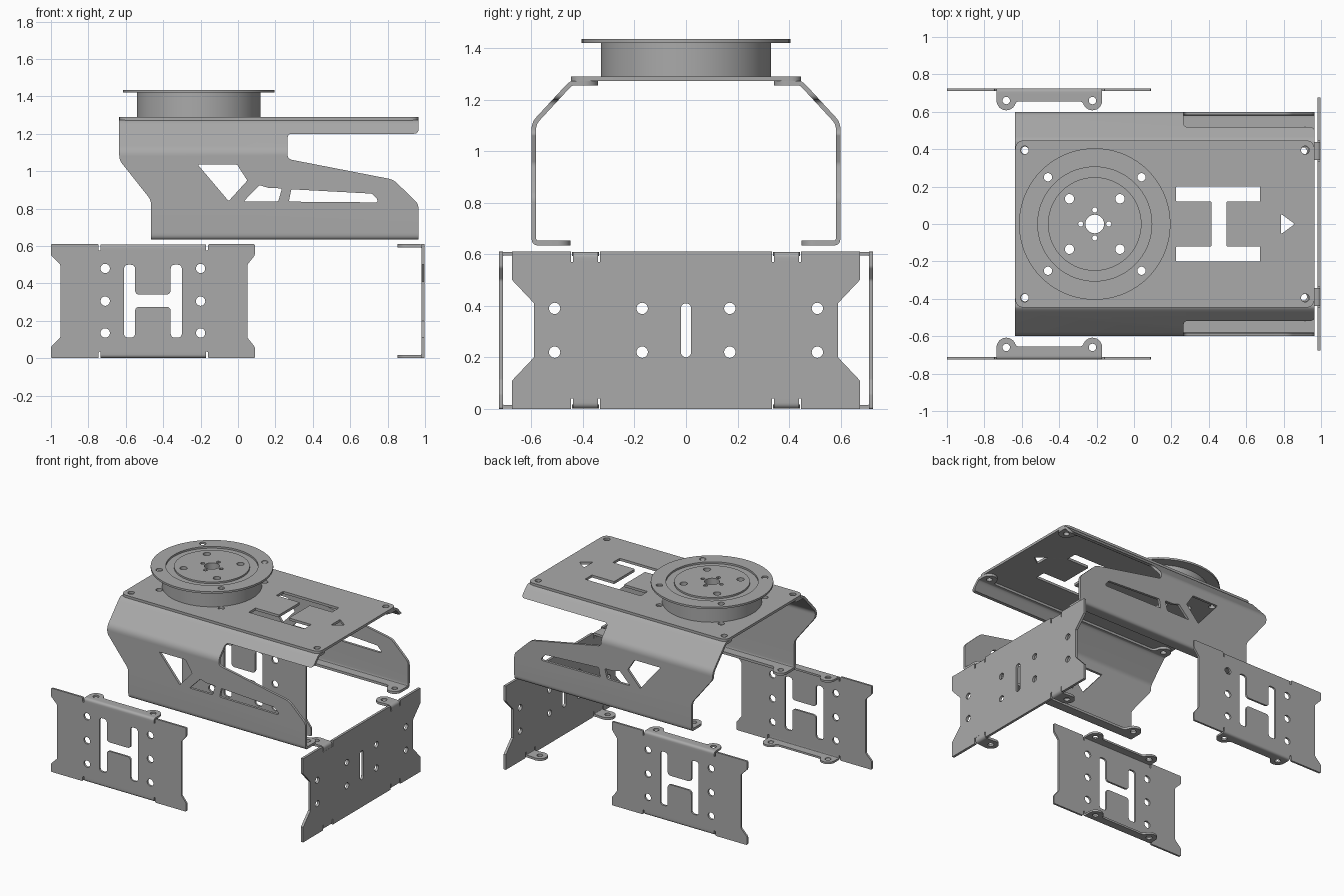
import bpy, bmesh
from math import cos, sin, pi
from mathutils import Vector

cube = bpy.data.objects.get("Cube")
if cube:
    bpy.data.objects.remove(cube)

metal = bpy.data.materials.new("grey metal")
metal.use_nodes = True
GREY = (0.4, 0.4, 0.4, 1)
metal.diffuse_color = GREY
metal.node_tree.nodes["Principled BSDF"].inputs["Base Color"].default_value = GREY


# ---- 2D helpers ----
def arc(cx, cy, r, a0=0, a1=2 * pi, n=24):
    return [(cx + r * cos(a0 + (a1 - a0) * i / n), cy + r * sin(a0 + (a1 - a0) * i / n)) for i in range(n + 1)]


def circle(cx, cy, r, n=24):
    return arc(cx, cy, r, n=n)[:-1]


def rounded(points, r, closed=True):
    pts, out = [Vector(p) for p in points], []
    for i, p in enumerate(pts):
        if not closed and i in (0, len(pts) - 1):
            out.append(tuple(p))
            continue
        a, b = pts[i - 1] - p, pts[(i + 1) % len(pts)] - p
        a = p + a.normalized() * min(r, a.length * 0.48)
        b = p + b.normalized() * min(r, b.length * 0.48)
        for k in range(7):
            t = k / 6
            out.append(tuple(a * (1 - t) ** 2 + p * 2 * t * (1 - t) + b * t * t))
    return out


def h_shape(x, y, r):
    (a, b, c, d), (e, f, g, h) = x, y
    return rounded([(a, e), (b, e), (b, f), (c, f), (c, e), (d, e), (d, h), (c, h),
                    (c, g), (b, g), (b, h), (a, h)], r)


def eared_strip(x0, x1, centre, depth, r=0.052):
    """Strip with a rounded, drilled ear at both ends."""
    left = [(x0, 0)] + arc(x0 + r, centre, r, pi, pi * 0.1) + rounded(
        [(x0 + 2 * r, centre + 0.01), (x0 + 2 * r + 0.01, depth), (x0 + 2 * r + 0.06, depth)], 0.02, False)[1:]
    right = [(x0 + x1 - x, y) for x, y in reversed(left)]
    return [left + right, circle(x0 + r, centre, 0.02), circle(x1 - r, centre, 0.02)]


# ---- 3D helpers ----
def finish(name, bm, place):
    for v in bm.verts:
        v.co = place(*v.co)
    bmesh.ops.remove_doubles(bm, verts=bm.verts, dist=1e-5)
    bmesh.ops.recalc_face_normals(bm, faces=bm.faces)
    mesh = bpy.data.meshes.new(name)
    bm.to_mesh(mesh)
    bm.free()
    mesh.materials.append(metal)
    ob = bpy.data.objects.new(name, mesh)
    bpy.context.collection.objects.link(ob)
    return ob


def plate(name, loops, thick, place):
    """Flat plate: first loop is the outline, the others are holes."""
    cu = bpy.data.curves.new(name, 'CURVE')
    cu.dimensions, cu.fill_mode, cu.extrude = '2D', 'BOTH', thick / 2
    for loop in loops:
        sp = cu.splines.new('POLY')
        sp.points.add(len(loop) - 1)
        for p, (u, v) in zip(sp.points, loop):
            p.co = (u, v, 0, 1)
        sp.use_cyclic_u = True
    tmp = bpy.data.objects.new(name, cu)
    bm = bmesh.new()
    bm.from_mesh(tmp.to_mesh())
    tmp.to_mesh_clear()
    bpy.data.objects.remove(tmp)
    bpy.data.curves.remove(cu)
    return finish(name, bm, place)


def bake(ob):
    dg = bpy.context.evaluated_depsgraph_get()
    mesh = bpy.data.meshes.new_from_object(ob.evaluated_get(dg))
    ob.modifiers.clear()
    ob.data = mesh


def bent_sheet(name, path, w0, w1, thick, place, cutter=None):
    """Bent profile swept straight, thickened, optionally trimmed by an outline."""
    bm = bmesh.new()
    rows = [[bm.verts.new((u, v, w)) for u, v in path] for w in (w0, w1)]
    for i in range(len(path) - 1):
        bm.faces.new((rows[0][i], rows[0][i + 1], rows[1][i + 1], rows[1][i]))
    ob = finish(name, bm, place)
    sol = ob.modifiers.new("thickness", 'SOLIDIFY')
    sol.thickness, sol.offset, sol.use_even_offset = thick, 0, True
    if cutter:
        trim = ob.modifiers.new("trim", 'BOOLEAN')
        trim.operation, trim.object, trim.solver = 'INTERSECT', cutter, 'EXACT'
    bake(ob)
    if cutter:
        bpy.data.objects.remove(cutter)
    return ob


# ---- Base side plates with drilled lips ----
H = 0.61
upper = [(.05, .5), (.09, .55), (.09, H), (-.16, H), (-.16, .575), (-.745, .575), (-.745, H),
         (-1, H), (-1, .55), (-.95, .5)]
side_outline = rounded(upper + [(x, H - z) for x, z in reversed(upper)], 0.008)
side_holes = [circle(x, z, .025) for x in (-.71, -.2) for z in (.135, .305, .48)]
side_h = h_shape((-.61, -.55, -.36, -.30), (.11, .275, .34, .5), 0.025)
for s, side in ((-1, "front"), (1, "back")):
    plate(side + "_base_plate", [side_outline, side_h] + side_holes, .014,
          lambda u, v, w: (u, s * (.718 + w), v))
    for top, level in ((True, "upper"), (False, "lower")):
        z_at = lambda z: z if top else H - z
        bent_sheet(f"{side}_{level}_bend", rounded([(.718, .575), (.718, .602), (.69, .602)], .025, False),
                   -.735, -.17, .014, lambda u, v, w: (w, s * u, z_at(v)))
        plate(f"{side}_{level}_lip", eared_strip(-.735, -.17, .03, .035), .014,
              lambda u, v, w: (u, s * (.69 - v), z_at(.602 + w)))

# ---- Base end plate with four tabs ----
quarter = [(.59, .41), (.675, .5), (.675, H), (.447, H), (.447, .57), (.333, .57), (.333, H)]
half = quarter + [(-y, z) for y, z in reversed(quarter)]
end_outline = half + [(y, H - z) for y, z in reversed(half)]
end_holes = [circle(y, z, .022) for y in (-.51, -.17, .17, .51) for z in (.22, .39)]
slot = arc(0, .39, .02, 0, pi, 10) + arc(0, .22, .02, pi, 2 * pi, 10)
plate("end_base_plate", [end_outline, slot] + end_holes, .018, lambda u, v, w: (.989 + w, u, v))
for s, side in ((-1, "front"), (1, "back")):
    for top, level in ((True, "upper"), (False, "lower")):
        z_at = lambda z: z if top else H - z
        bent_sheet(f"end_{side}_{level}_bend", rounded([(.989, .57), (.989, .601), (.955, .601)], .028, False),
                   .342, .438, .017, lambda u, v, w: (u, s * w, z_at(v)))
        tab = [(.955, .342)] + arc(.905, .39, .052, -pi / 2, -3 * pi / 2) + [(.955, .438)]
        plate(f"end_{side}_{level}_tab", [tab, circle(.905, .39, .02)], .017,
              lambda u, v, w: (u, s * v, z_at(.601 + w)))

# ---- Bent side panels of the upper frame ----
panel = rounded([(-.635, 1.3), (-.635, 1.06), (-.465, .845), (-.465, .6), (.965, .6), (.965, .825),
                 (.83, .955), (.265, 1.065), (.265, 1.2), (.965, 1.2), (.965, 1.3)], .025)
windows = [rounded(p, .008) for p in (
    [(-.215, 1.035), (-.005, 1.035), (.05, .95), (-.05, .84)],
    [(.03, .838), (.115, .925), (.165, .91), (.235, .908), (.215, .838)],
    [(.285, .903), (.272, .837), (.745, .833), (.745, .85), (.715, .88)])]
profile = rounded([(.43, 1.264), (.447, 1.264), (.591, 1.108), (.591, .644), (.565, .644)], .025, False)
for s, side in ((-1, "front"), (1, "back")):
    cutter = plate("panel_cutter", [panel] + windows, .5, lambda u, v, w: (u, s * (.46 + w), v))
    cutter.hide_render = True
    bent_sheet(side + "_frame_panel", profile, -.635, .965, .018, lambda u, v, w: (w, s * u, v), cutter)
    plate(side + "_frame_lower_lip", eared_strip(-.465, .965, .067, .05), .018,
          lambda u, v, w: (u, s * (.567 - v), .644 + w))
    plate(side + "_frame_upper_lip", eared_strip(-.635, .965, .038, .012), .018,
          lambda u, v, w: (u, s * (.432 - v), .264 + 1 + w))

# ---- Top plate and turntable ----
CX = -.21
hub = [circle(CX, 0, .05)]
hub += [circle(CX + .075 * cos(k * pi / 2), .075 * sin(k * pi / 2), .014, 12) for k in range(4)]
hub += [circle(CX + a * .135, b * .135, .025) for a in (-1, 1) for b in (-1, 1)]
rim_holes = [circle(CX + a * .25, b * .25, .022) for a in (-1, 1) for b in (-1, 1)]
corner_holes = [circle(x, y, .022) for x in (-.585, .915) for y in (-.395, .395)]
top_h = [(y, x) for x, y in h_shape((-.2, -.12, .12, .2), (.225, .415, .495, .675), .006)]
arrow = rounded([(.785, .055), (.785, -.055), (.86, 0)], .012)
top_outline = rounded([(-.635, -.447), (.965, -.447), (.965, .447), (-.635, .447)], .05)


def at(z):
    return lambda u, v, w: (u, v, z + w)


plate("top_plate", [top_outline, top_h, arrow] + corner_holes + hub + rim_holes, .018, at(1.281))
plate("turntable_body", [circle(CX, 0, .33, 72)] + hub, .132, at(1.356))
plate("turntable_rim", [circle(CX, 0, .405, 72), circle(CX, 0, .305, 72)] + rim_holes, .014, at(1.428))
plate("turntable_hub", [circle(CX, 0, .25, 72)] + hub, .013, at(1.4275))

# ---- Smooth bends, sharp edges ----
for ob in bpy.context.scene.objects:
    ob.select_set(ob.type == 'MESH')
    if ob.type == 'MESH':
        bpy.context.view_layer.objects.active = ob
bpy.ops.object.shade_smooth_by_angle()
